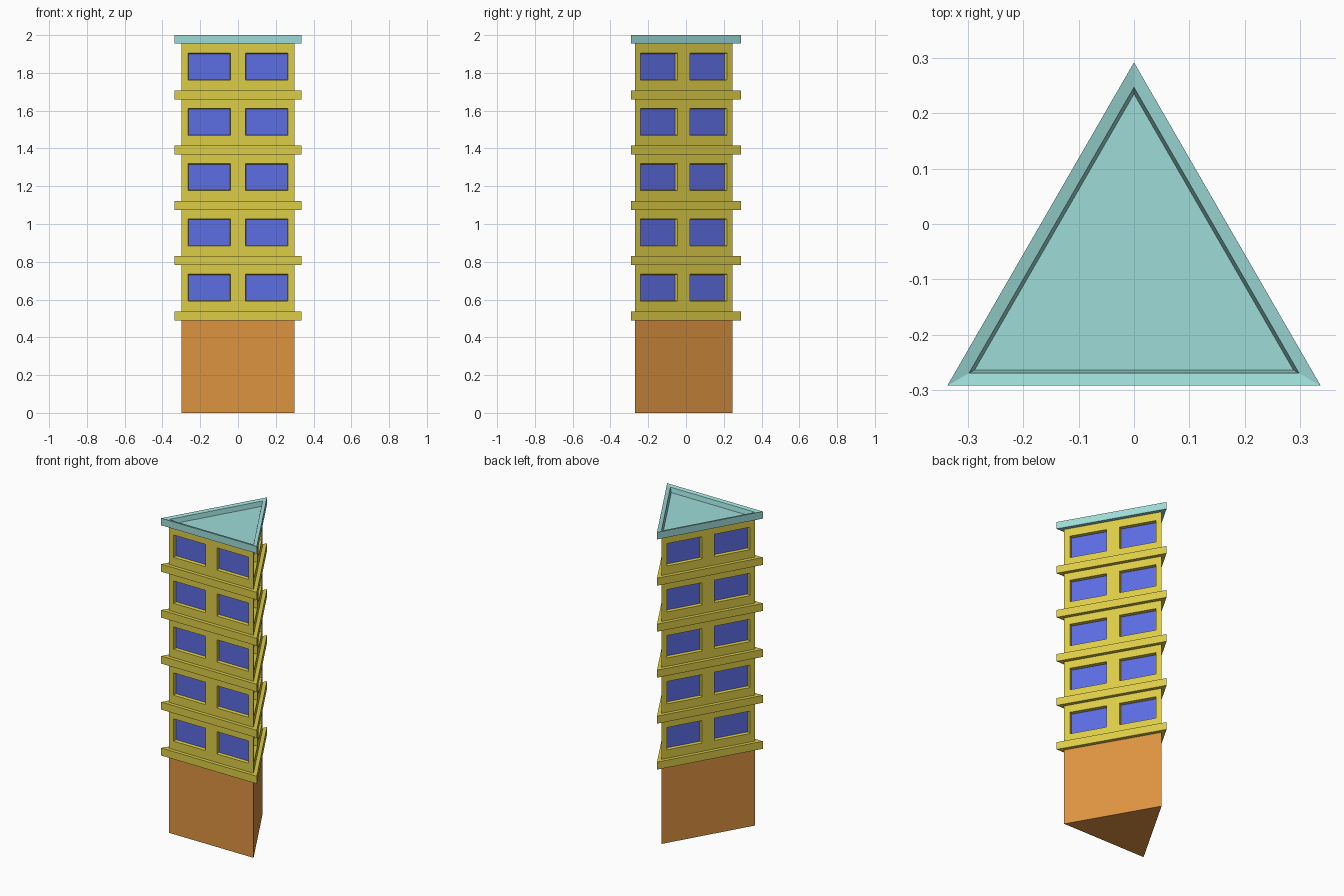
import bpy, bmesh, math
from mathutils import Vector

if "Cube" in bpy.data.objects:
    bpy.data.objects.remove(bpy.data.objects["Cube"])

CY = -0.0973                 # centroid of the triangular plan
R_WALL, R_LEDGE = 0.344, 0.389
BASE_TOP, PITCH, ROOF_Z = 0.49, 0.2925, 1.955
FLOORS = 5


def srgb(r, g, b):
    lin = lambda c: c / 12.92 if c <= 0.04045 else ((c + 0.055) / 1.055) ** 2.4
    return [lin(c / 255) for c in (r, g, b)] + [1.0]


def material(name, *rgb):
    m = bpy.data.materials.new(name)
    m.diffuse_color = srgb(*rgb)
    m.use_nodes = True
    m.node_tree.nodes["Principled BSDF"].inputs["Base Color"].default_value = m.diffuse_color
    return m


BROWN = material("orange brown", 222, 148, 65)
YELLOW = material("yellow", 221, 205, 71)
BLUE = material("window blue", 92, 109, 226)
TEAL = material("pale teal", 157, 220, 216)


def corners(r, z):
    """Counter-clockwise triangle with one side along the front."""
    return [Vector((r * math.cos(math.radians(a)), CY + r * math.sin(math.radians(a)), z))
            for a in (210, 330, 90)]


def finish(bm, name, *mats):
    me = bpy.data.meshes.new(name)
    bm.to_mesh(me)
    bm.free()
    for m in mats:
        me.materials.append(m)
    ob = bpy.data.objects.new(name, me)
    bpy.context.collection.objects.link(ob)
    return ob


def loft(name, rings, mat):
    """Closed triangular solid through a list of (radius, height) rings."""
    bm = bmesh.new()
    vs = [[bm.verts.new(c) for c in corners(r, z)] for r, z in rings]
    for lo, hi in zip(vs, vs[1:]):
        for i in range(3):
            j = (i + 1) % 3
            bm.faces.new((lo[i], lo[j], hi[j], hi[i]))
    bm.faces.new(vs[0][::-1])
    bm.faces.new(vs[-1])
    return finish(bm, name, mat)


# Plain ground storey
loft("base", [(R_WALL, 0), (R_WALL, BASE_TOP)], BROWN)

# Projecting floor ledges
for k in range(FLOORS):
    z = BASE_TOP + k * PITCH
    loft(f"ledge_{k + 1}", [(R_LEDGE, z), (R_LEDGE, z + 0.048)], YELLOW)

# Roof with sunken centre and gently inward-sloping rim
loft("roof", [(R_LEDGE, ROOF_Z), (R_LEDGE, 2.0), (R_WALL, 1.994),
              (R_WALL - 0.012, 1.964)], TEAL)

# Upper walls: a grid on each side, with window cells pushed in
half = R_WALL * math.sqrt(3) / 2
us = [-half, -0.264, -0.039, 0.039, 0.264, half]
zs = [BASE_TOP]
for k in range(FLOORS):
    w = 0.592 + k * PITCH
    zs += [w, w + 0.142]
zs.append(ROOF_Z + 0.003)

bm = bmesh.new()
windows = []
ring = corners(R_WALL, 0)
for s in range(3):
    a, b = ring[s], ring[(s + 1) % 3]
    grid = [[bm.verts.new(a.lerp(b, (u + half) / (2 * half)) + Vector((0, 0, z)))
             for u in us] for z in zs]
    for r in range(len(zs) - 1):
        for c in range(len(us) - 1):
            f = bm.faces.new((grid[r][c], grid[r][c + 1],
                              grid[r + 1][c + 1], grid[r + 1][c]))
            if r % 2 == 1 and c % 2 == 1:
                windows.append(f)
bm.normal_update()
bmesh.ops.inset_individual(bm, faces=windows, thickness=0.004, depth=-0.02)
for f in windows:
    f.material_index = 1
bmesh.ops.remove_doubles(bm, verts=bm.verts, dist=0.0005)
# Merge the coplanar wall cells around the windows
bmesh.ops.dissolve_limit(bm, angle_limit=0.01, verts=bm.verts, edges=bm.edges,
                         delimit={'MATERIAL'})
bmesh.ops.triangulate(bm, faces=[f for f in bm.faces if len(f.verts) > 4])
finish(bm, "upper_walls", YELLOW, BLUE)
